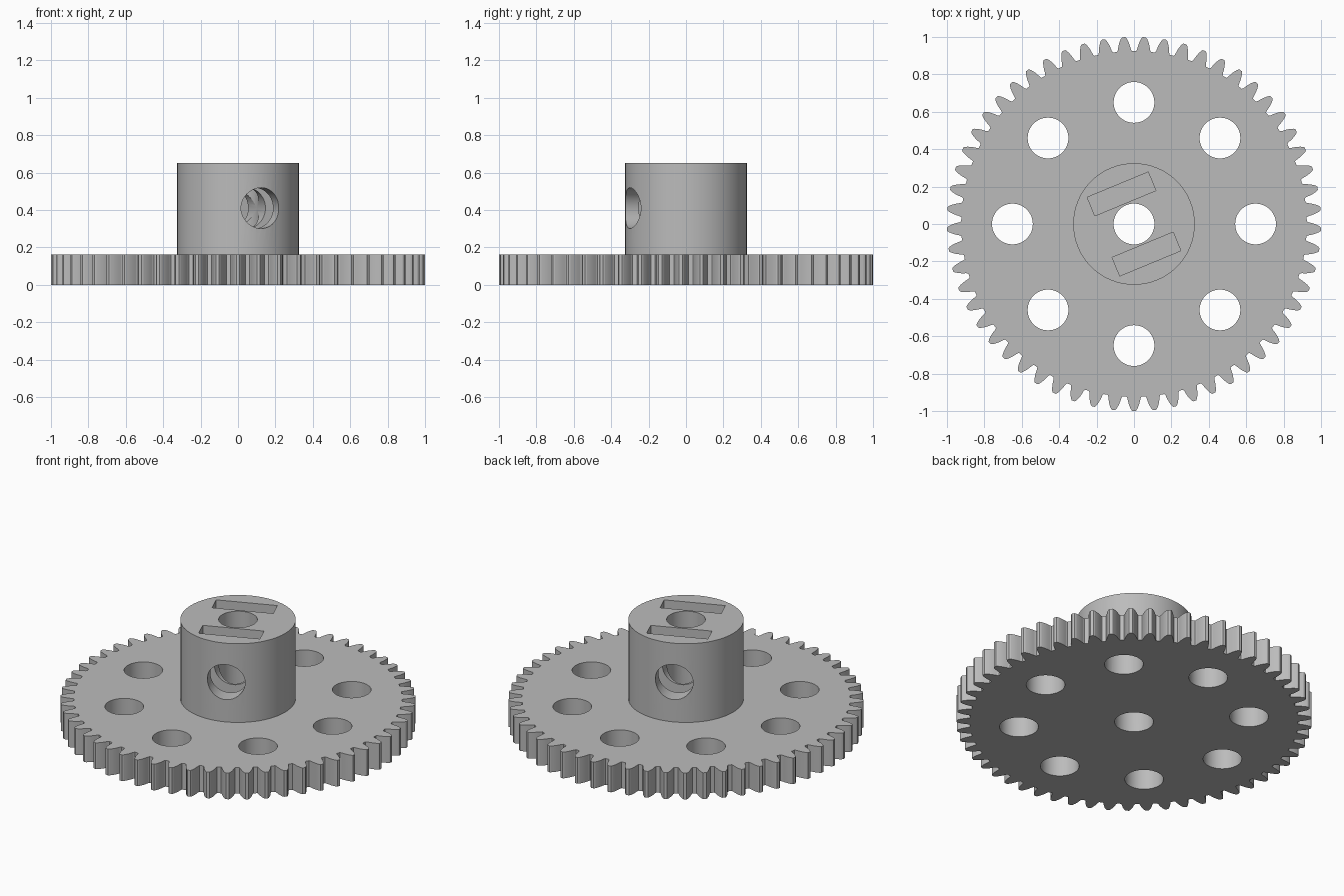
import bpy, bmesh
from math import radians, sin, cos, pi
from mathutils import Matrix, Vector

cube = bpy.data.objects.get("Cube")
if cube:
    bpy.data.objects.remove(cube, do_unlink=True)

TEETH = 57
DISC_H, HUB_H, HUB_R = 0.163, 0.652, 0.325
HOLE_R, RING_R = 0.109, 0.65
SLOT_TURN = radians(22.5)      # slots and screw hole are turned together
SCREW_Z = 0.41

grey = bpy.data.materials.new("plain_grey")
grey.use_nodes = True
grey.diffuse_color = (0.5, 0.5, 0.5, 1)
grey.node_tree.nodes["Principled BSDF"].inputs["Base Color"].default_value = (0.5, 0.5, 0.5, 1)


def make_object(name, bm):
    bmesh.ops.recalc_face_normals(bm, faces=bm.faces)
    mesh = bpy.data.meshes.new(name)
    bm.to_mesh(mesh)
    bm.free()
    mesh.materials.append(grey)
    obj = bpy.data.objects.new(name, mesh)
    bpy.context.collection.objects.link(obj)
    return obj


def cylinder(name, radius, depth, centre, sides=64, turn=Matrix()):
    bm = bmesh.new()
    bmesh.ops.create_cone(bm, cap_ends=True, segments=sides, radius1=radius, radius2=radius,
                          depth=depth, matrix=Matrix.Translation(centre) @ turn)
    return make_object(name, bm)


def box(name, size, centre, turn):
    bm = bmesh.new()
    bmesh.ops.create_cube(bm, size=1, matrix=Matrix.Translation(centre) @ turn
                          @ Matrix.Diagonal((*size, 1)))
    return make_object(name, bm)


def combine(target, tool, operation):
    tool.hide_render = True
    mod = target.modifiers.new(tool.name, 'BOOLEAN')
    mod.operation, mod.solver, mod.object = operation, 'EXACT', tool
    bpy.context.view_layer.objects.active = target
    bpy.ops.object.modifier_apply(modifier=mod.name)
    bpy.data.objects.remove(tool, do_unlink=True)


# Toothed disc: one rounded tooth profile (radius, half angle in degrees) repeated around
flank = [(0.924, 2.45), (0.934, 2.15), (0.95, 1.9), (0.966, 1.6),
         (0.98, 1.25), (0.992, 0.9), (1.0, 0.5)]
tooth = [(r, -a) for r, a in flank] + [(r, a) for r, a in reversed(flank)]
bm = bmesh.new()
ring = []
for i in range(TEETH):
    middle = -pi / 2 + 2 * pi * i / TEETH
    for r, a in tooth:
        angle = middle + radians(a)
        ring.append(bm.verts.new((r * cos(angle), r * sin(angle), 0)))
face = bm.faces.new(ring)
top = bmesh.ops.extrude_face_region(bm, geom=[face])["geom"]
bmesh.ops.translate(bm, vec=(0, 0, DISC_H),
                    verts=[v for v in top if isinstance(v, bmesh.types.BMVert)])
gear = make_object("gear_wheel", bm)

# Hub standing on the disc
combine(gear, cylinder("hub", HUB_R, HUB_H - 0.05, (0, 0, (HUB_H + 0.05) / 2)), 'UNION')

# Axle bore and the ring of eight lightening holes
combine(gear, cylinder("axle_bore", HOLE_R, 2, (0, 0, 0)), 'DIFFERENCE')
for i in range(8):
    a = i * pi / 4
    combine(gear, cylinder(f"disc_hole_{i}", HOLE_R, 1,
                           (RING_R * cos(a), RING_R * sin(a), 0), 48), 'DIFFERENCE')

# Cross hole for the set screws, right through the hub
turn = Matrix.Rotation(SLOT_TURN, 4, 'Z')
combine(gear, cylinder("screw_hole", HOLE_R, 1, (0, 0, SCREW_Z), 48,
                       turn @ Matrix.Rotation(pi / 2, 4, 'X')), 'DIFFERENCE')

# Nut slots sunk from the top of the hub on either side of the bore
slot_floor = 0.23
for side in (-1, 1):
    centre = turn @ Vector((0, side * 0.174, (slot_floor + 0.8) / 2))
    combine(gear, box(f"nut_slot_{side}", (0.353, 0.107, 0.8 - slot_floor), centre, turn),
            'DIFFERENCE')

# Round walls read smooth while rims and tooth tips stay crisp
bpy.ops.object.select_all(action='DESELECT')
gear.select_set(True)
bpy.context.view_layer.objects.active = gear
bpy.ops.object.shade_smooth_by_angle(angle=radians(10))
